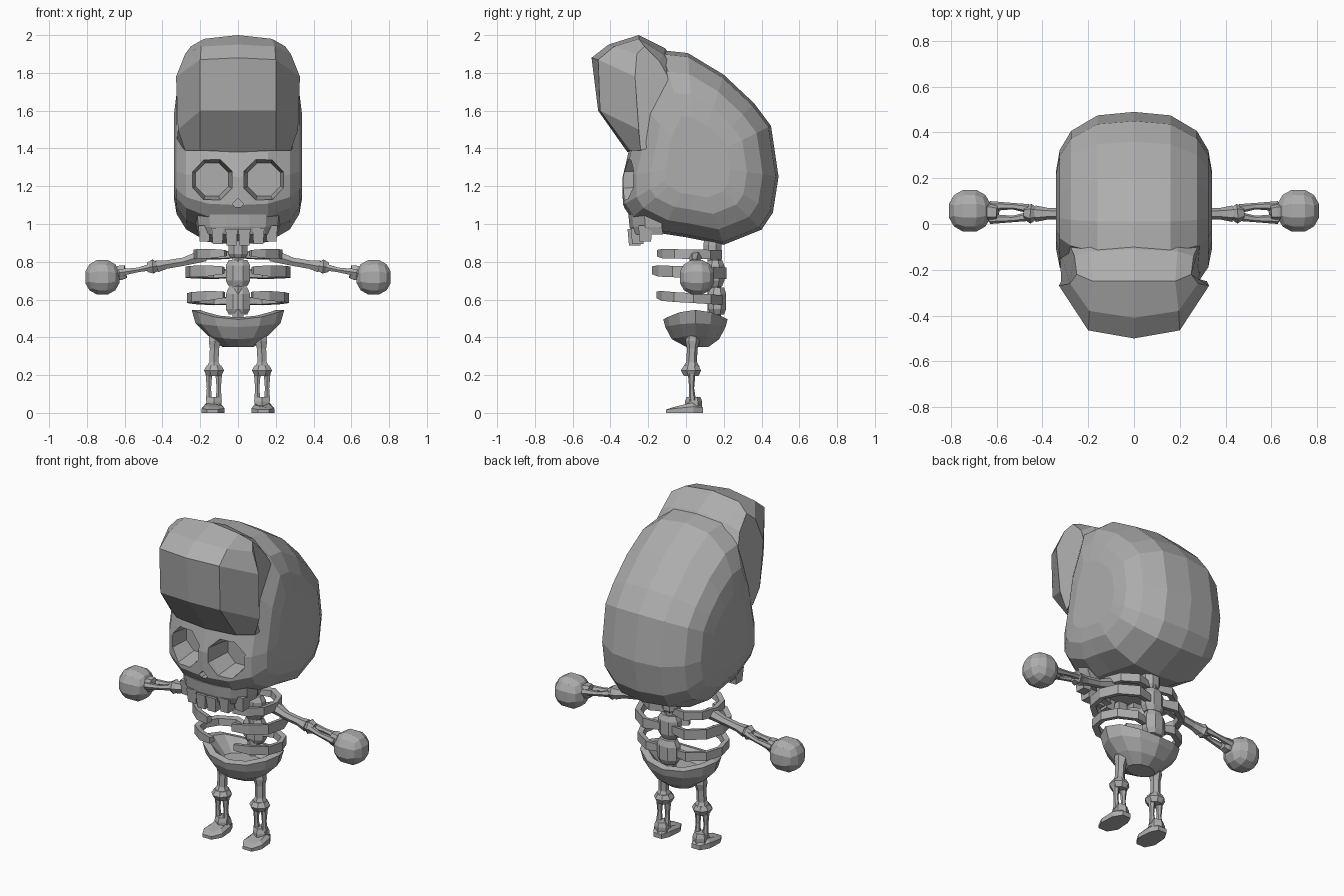
import bpy, bmesh, math
from mathutils import Vector

if "Cube" in bpy.data.objects:
    bpy.data.objects.remove(bpy.data.objects["Cube"])

bone = bpy.data.materials.new("bone grey")
bone.diffuse_color = (0.42, 0.42, 0.42, 1)
bone.use_nodes = True
bone.node_tree.nodes["Principled BSDF"].inputs["Base Color"].default_value = bone.diffuse_color


def add_loft(bm, rings, cap=True, loop=False):
    """Skin a row of equal-length rings."""
    vs = [[bm.verts.new(p) for p in r] for r in rings]
    n = len(vs[0])
    for a, b in zip(vs, vs[1:]):
        for i in range(n):
            j = (i + 1) % n
            bm.faces.new((a[i], a[j], b[j], b[i]))
    if cap:
        bm.faces.new(vs[0])
        bm.faces.new(vs[-1][::-1])


def make(name, bm):
    bmesh.ops.recalc_face_normals(bm, faces=bm.faces)
    me = bpy.data.meshes.new(name)
    bm.to_mesh(me)
    bm.free()
    me.materials.append(bone)
    ob = bpy.data.objects.new(name, me)
    bpy.context.collection.objects.link(ob)
    return ob


def loft(name, rings):
    bm = bmesh.new()
    add_loft(bm, rings)
    return make(name, bm)


def mirror(ob):
    ob.modifiers.new("mirror", 'MIRROR').use_mirror_merge = False
    return ob


def tube(bm, pts, radii, sides=6):
    """Faceted bone along a nearly straight path."""
    pts = [Vector(p) for p in pts]
    d = (pts[-1] - pts[0]).normalized()
    u = d.cross(Vector((0, 1, 0))).normalized()
    w = d.cross(u)
    add_loft(bm, [[p + r * (math.cos(a) * u + math.sin(a) * w)
                   for a in [math.tau * (k + .5) / sides for k in range(sides)]]
                  for p, r in zip(pts, radii)])


def box(bm, c, s, taper=1.0):
    """Block, with its lower end scaled by taper."""
    rings = []
    for t, k in ((-1, taper), (1, 1)):
        rings.append([(c[0] + a * s[0] * k / 2, c[1] + b * s[1] * k / 2, c[2] + t * s[2] / 2)
                      for a, b in ((-1, -1), (1, -1), (1, 1), (-1, 1))])
    add_loft(bm, rings)


# Cranium: side profile scaled down toward the temples
prof = [(-.30, 1.40), (-.335, 1.25), (-.335, 1.10), (-.29, 1.03), (-.13, .95), (0, .93),
        (.2, .89), (.40, .97), (.46, 1.06), (.49, 1.25), (.45, 1.52), (.36, 1.64),
        (.2, 1.79), (.01, 1.905), (-.13, 1.92), (-.25, 1.65)]
rings = []
for x, s in ((-.34, .42), (-.325, .62), (-.275, .81), (-.16, .965), (0, 1),
             (.16, .965), (.275, .81), (.325, .62), (.34, .42)):
    rings.append([(x, .05 + (y - .05) * s, 1.32 + (z - 1.32) * s) for y, z in prof])
cranium = loft("cranium", rings)

# Eye sockets and nose hole
bm = bmesh.new()
for sx in (-1, 1):
    add_loft(bm, [[(sx * (.138 + .115 * k * math.cos(a)), y, 1.235 + .115 * k * math.sin(a))
                   for a in [math.tau * (i + .5) / 8 for i in range(8)]]
                  for y, k in ((-.5, 1.05), (-.31, 1.0), (-.17, .82))])
add_loft(bm, [[(x, y, z) for x, z in ((-.03, 1.105), (-.015, 1.09), (.015, 1.09), (.03, 1.105), (0, 1.135))]
              for y in (-.5, -.28)])
cutter = make("socket_cutter", bm)
cutter.hide_render = True
cutter.hide_viewport = True
cut = cranium.modifiers.new("sockets", 'BOOLEAN')
cut.operation = 'DIFFERENCE'
cut.solver = 'EXACT'
cut.object = cutter

# Swept-up hair block overhanging the brow
mid = [(0, -.31, 1.38), (0, -.465, 1.60), (0, -.5, 1.88), (0, -.41, 1.95),
       (0, -.25, 2.0), (0, -.11, 1.93), (0, .02, 1.75), (0, -.12, 1.45)]
inner = [(.2, -.30, 1.39), (.2, -.455, 1.60), (.2, -.465, 1.87), (.195, -.38, 1.94),
         (.18, -.25, 1.98), (.19, -.12, 1.90), (.2, 0, 1.72), (.2, -.13, 1.45)]
outer = [(.28, -.24, 1.39), (.318, -.25, 1.50), (.328, -.27, 1.78), (.28, -.26, 1.90),
         (.25, -.22, 1.94), (.26, -.14, 1.86), (.30, -.05, 1.70), (.325, -.11, 1.43)]
flip = lambda ring: [(-x, y, z) for x, y, z in ring]
loft("quiff", [flip(outer), flip(inner), mid, inner, outer])

# Upper jaw: curved band below the cheeks
arc = [(.225, -.13), (.215, -.22), (.15, -.285), (.06, -.305)]
arc = arc + [(-x, y) for x, y in arc[::-1]]
loft("upper_jaw", [[(x * k, y * k, z) for x, y in arc]
                   for z, k in ((.945, .93), (.985, .98), (1.05, 1.0))])

# Teeth
bm = bmesh.new()
for x, y, z in ((.034, -.272, .93), (.108, -.255, .937), (.178, -.215, .95)):
    box(bm, (x, y, z), (.064, .075, .085), .8)
mirror(make("teeth", bm))

# Spine: stacked vertebrae
bm = bmesh.new()
for zs, y, r in (((.82, .84, .89, .96), .14, .055), ((.67, .70, .78, .81), .155, .07),
                 ((.52, .55, .63, .665), .165, .07)):
    add_loft(bm, [[(r * k * math.cos(a), y + .052 * k * math.sin(a), z)
                   for a in [math.tau * (i + .5) / 8 for i in range(8)]]
                  for z, k in zip(zs, (.75, 1, 1, .75))])
tube(bm, [(0, .15, .45), (0, .15, .9)], [.035, .035])
make("spine", bm)

# Ribs: flat C-shaped bars, open at the front
path = [(.03, .165), (.13, .19), (.22, .13), (.255, .04), (.235, -.06), (.16, -.125), (.075, -.155)]
bm = bmesh.new()
for z0, z1, kx, ky, h in ((.835, .845, .86, .9, .05), (.735, .755, 1.02, 1.05, .06), (.59, .625, .99, .92, .052)):
    pts = [Vector((x * kx, .02 + (y - .02) * ky, 0)) for x, y in path]
    rings = []
    for i, p in enumerate(pts):
        d = (pts[min(i + 1, 6)] - pts[max(i - 1, 0)]).normalized()
        nrm = Vector((d.y, -d.x, 0)) * .017
        z = z0 + (z1 - z0) * i / 6
        hh = h / 2 * (.7 if i in (0, 6) else 1)
        rings.append([p - nrm + Vector((0, 0, z - hh)), p + nrm + Vector((0, 0, z - hh * .8)),
                      p + nrm * .8 + Vector((0, 0, z + hh * .8)), p - nrm + Vector((0, 0, z + hh))])
    add_loft(bm, rings)
mirror(make("ribs", bm))

# Pelvis: shallow hollow bowl with raised sides
rings = []
for rx, ry, cy, z, lift in ((.085, .06, .06, .35, 0), (.16, .125, .05, .40, .01), (.225, .16, .05, .465, .01),
                            (.245, .17, .05, .52, .025), (.20, .135, .05, .525, .02), (.12, .08, .05, .45, 0)):
    rings.append([(rx * math.cos(a), cy + ry * math.sin(a), z + lift * math.cos(2 * a))
                  for a in [math.tau * i / 12 for i in range(12)]])
loft("pelvis", rings)

# Arms: upper bone, elbow, paired forearm bones, wrist
bm = bmesh.new()
tube(bm, [(.17, .05, .825), (.21, .05, .825), (.29, .045, .80), (.38, .045, .785), (.43, .045, .775)],
     [.025, .035, .025, .026, .036])
tube(bm, [(.425, .045, .775), (.45, .045, .775), (.48, .048, .77)], [.025, .043, .028])
for y in (.022, .078):
    tube(bm, [(.46, .05 + (y - .05) * .6, .772), (.53, y, .757), (.63, y, .742)], [.02, .014, .022])
tube(bm, [(.595, .05, .747), (.62, .052, .742), (.66, .055, .735)], [.038, .044, .04])
mirror(make("arms", bm))

# Hands: rounded mitts
bm = bmesh.new()
bmesh.ops.create_cube(bm, size=2)
bmesh.ops.subdivide_edges(bm, edges=bm.edges, cuts=2, use_grid_fill=True)
for v in bm.verts:
    v.co = Vector((.718, .058, .718)) + v.co.normalized() * .1
mirror(make("hands", bm))

# Legs: thigh, knee, paired shin bones, ankle
bm = bmesh.new()
tube(bm, [(.122, .035, .44), (.122, .035, .38), (.125, .033, .34), (.127, .03, .27), (.127, .03, .245)],
     [.03, .038, .028, .028, .042])
tube(bm, [(.127, .028, .25), (.127, .026, .225), (.127, .028, .195)], [.042, .058, .042], 8)
for x in (.102, .154):
    tube(bm, [(x, .03, .205), (x, .03, .13), (x, .035, .06)], [.02, .013, .019])
tube(bm, [(.128, .04, .085), (.128, .04, .06), (.128, .04, .03)], [.036, .046, .046])
mirror(make("legs", bm))

# Feet: low wedges with a pointed toe
sole = [(.10, .09), (.155, .09), (.185, .04), (.192, -.05), (.165, -.105), (.105, -.105), (.072, -.05), (.078, .04)]
tops = [.045, .045, .055, .04, .03, .03, .04, .055]
mirror(loft("feet", [[(x, y, 0) for x, y in sole],
                     [(x, y, h * .6) for (x, y), h in zip(sole, tops)],
                     [(.13 + (x - .13) * .65, .02 + (y - .02) * .7, h) for (x, y), h in zip(sole, tops)]]))
